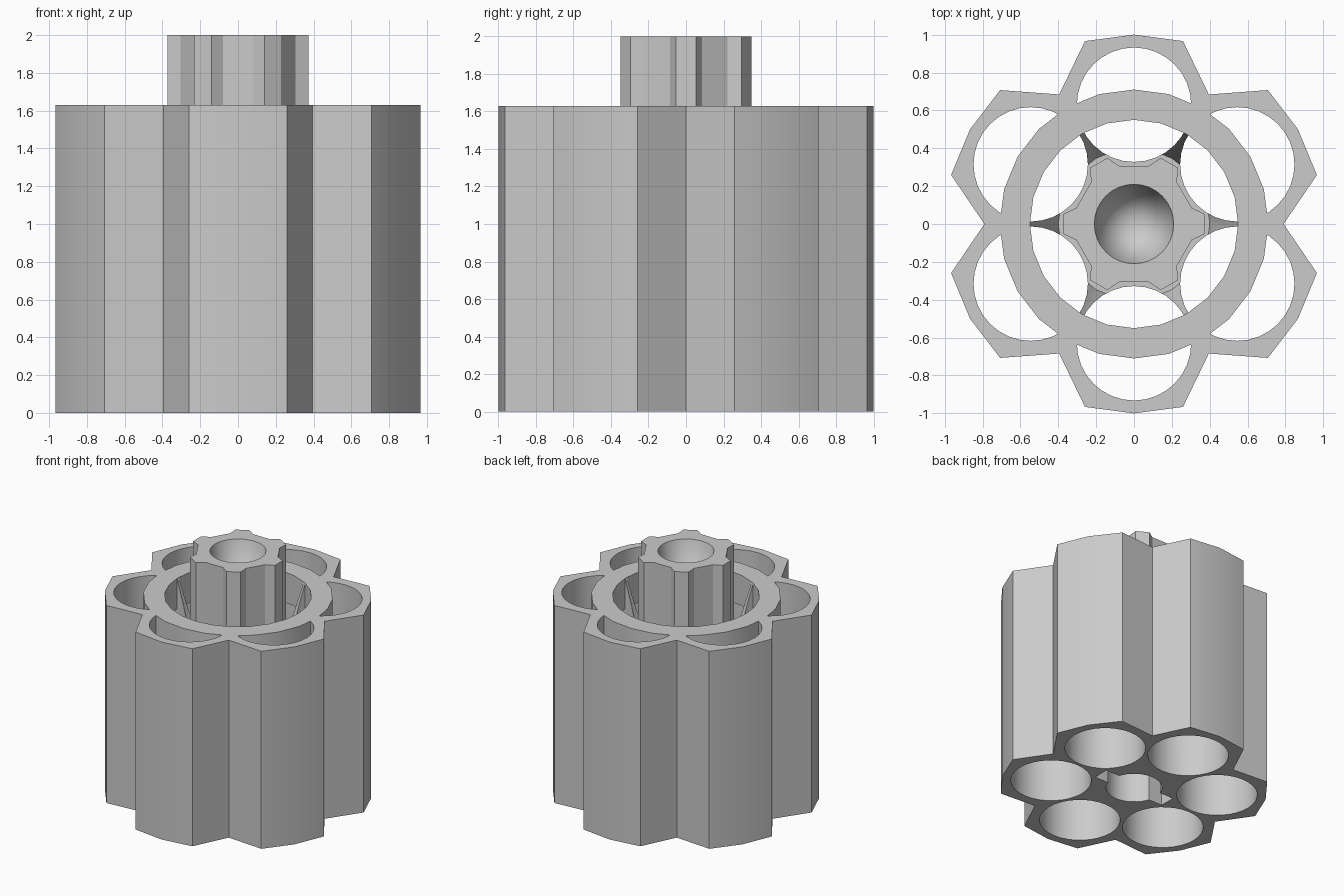
import bpy, bmesh, math
from math import cos, sin, radians, pi

if "Cube" in bpy.data.objects:
    bpy.data.objects.remove(bpy.data.objects["Cube"])

BODY_TOP, FLOOR, SHAFT_TOP = 1.63, 1.15, 2.0

grey = bpy.data.materials.new("plain_grey")
grey.diffuse_color = (0.6, 0.6, 0.6, 1)
grey.use_nodes = True
grey.node_tree.nodes["Principled BSDF"].inputs["Base Color"].default_value = grey.diffuse_color


def finish(name, bm):
    bmesh.ops.remove_doubles(bm, verts=bm.verts, dist=1e-5)
    bmesh.ops.recalc_face_normals(bm, faces=bm.faces)
    me = bpy.data.meshes.new(name)
    bm.to_mesh(me)
    bm.free()
    me.materials.append(grey)
    ob = bpy.data.objects.new(name, me)
    bpy.context.collection.objects.link(ob)
    return ob


def prism(name, outline, z0, z1):
    """Extrude a closed 2D outline between two heights."""
    bm = bmesh.new()
    f = bm.faces.new([bm.verts.new((x, y, z0)) for x, y in outline])
    ext = bmesh.ops.extrude_face_region(bm, geom=[f])
    for v in ext["geom"]:
        if isinstance(v, bmesh.types.BMVert):
            v.co.z = z1
    return finish(name, bm)


def lathe(name, profile, n):
    """Spin an (r, z) profile around the z axis."""
    bm = bmesh.new()
    vs = [bm.verts.new((r, 0, z)) for r, z in profile]
    es = [bm.edges.new(p) for p in zip(vs, vs[1:])]
    if profile[0][0] > 0:
        es.append(bm.edges.new((vs[-1], vs[0])))
    bmesh.ops.spin(bm, geom=vs + es, cent=(0, 0, 0), axis=(0, 0, 1),
                   angle=2 * pi, steps=n, use_duplicate=False)
    return finish(name, bm)


def circle(cx, cy, r, n):
    return [(cx + r * cos(2 * pi * i / n), cy + r * sin(2 * pi * i / n)) for i in range(n)]


def combine(target, other, op):
    """Apply a boolean and remove the helper."""
    other.hide_render = True
    m = target.modifiers.new(op, 'BOOLEAN')
    m.operation, m.object, m.solver = op, other, 'EXACT'
    bpy.context.view_layer.objects.active = target
    bpy.ops.object.modifier_apply(modifier=m.name)
    bpy.data.objects.remove(other)


# Six-lobed body: three rim points per lobe, one valley between lobes
outline = []
for k in range(6):
    for a, r in ((0, 0.79), (15, 1), (30, 1), (45, 1)):
        t = radians(60 * k + a)
        outline.append((r * cos(t), r * sin(t)))
body = prism("lobed_cylinder", outline, 0, BODY_TOP)

# Six through chambers
for k in range(6):
    t = radians(30 + 60 * k)
    combine(body, prism("chamber_cutter", circle(0.63 * cos(t), 0.63 * sin(t), 0.302, 32),
                        -0.1, BODY_TOP + 0.1), 'DIFFERENCE')

# Tapered recess around the shaft
combine(body, lathe("recess_cutter", [(0, FLOOR), (0.40, FLOOR), (0.55, BODY_TOP),
                                      (0.55, 1.8), (0, 1.8)], 24), 'DIFFERENCE')

# Flush ring bridging the chambers at the top
combine(body, lathe("ring", [(0.55, 1.38), (0.71, 1.38), (0.71, BODY_TOP),
                             (0.55, BODY_TOP)], 24), 'UNION')

# Six-toothed shaft
gear = []
for k in range(6):
    t = radians(60 * k)
    for x, y in ((0.305, -0.085), (0.373, -0.053), (0.373, 0.053), (0.305, 0.085)):
        gear.append((x * cos(t) - y * sin(t), x * sin(t) + y * cos(t)))
combine(body, prism("shaft", gear, FLOOR - 0.1, SHAFT_TOP), 'UNION')

# Conical hole in the shaft top
combine(body, lathe("cone_cutter", [(0, 1.2), (0.21, SHAFT_TOP), (0.21, 2.1), (0, 2.1)], 32),
        'DIFFERENCE')

# Round socket with two side slots in the underside
combine(body, prism("socket_cutter", circle(0, 0, 0.21, 32), -0.1, 0.4), 'DIFFERENCE')
combine(body, prism("slot_cutter", [(-0.325, -0.065), (0.325, -0.065), (0.325, 0.065),
                                    (-0.325, 0.065)], -0.1, 0.3), 'DIFFERENCE')

# Smooth shading with sharp edges kept
bpy.ops.object.select_all(action='DESELECT')
body.select_set(True)
bpy.context.view_layer.objects.active = body
bpy.ops.object.shade_smooth_by_angle(angle=radians(30))
